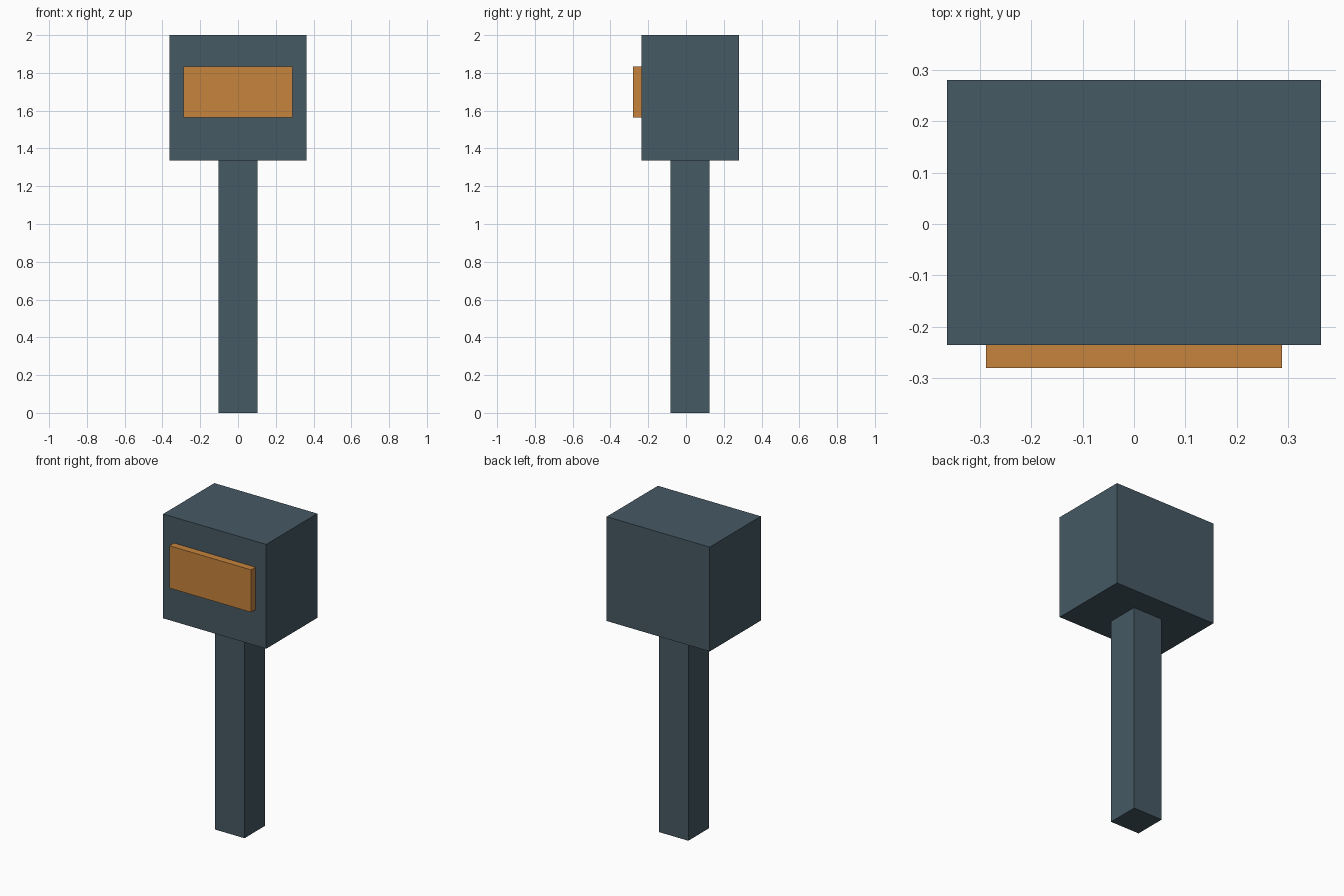
import bpy

default_cube = bpy.data.objects.get("Cube")
if default_cube:
    bpy.data.objects.remove(default_cube, do_unlink=True)


def make_material(name, rgb):
    mat = bpy.data.materials.new(name)
    mat.use_nodes = True
    color = (*rgb, 1.0)
    mat.diffuse_color = color
    mat.node_tree.nodes["Principled BSDF"].inputs["Base Color"].default_value = color
    return mat


def box(name, low, high, mat):
    """Box spanning two opposite corners, with its size applied to the mesh."""
    center = [(a + b) / 2 for a, b in zip(low, high)]
    bpy.ops.mesh.primitive_cube_add(size=1, location=center)
    obj = bpy.context.object
    obj.name = name
    obj.scale = [b - a for a, b in zip(low, high)]
    bpy.ops.object.transform_apply(location=False, rotation=False, scale=True)
    obj.data.materials.append(mat)
    return obj


slate = make_material("slate grey", (0.061, 0.100, 0.127))
orange = make_material("dull orange", (0.565, 0.230, 0.048))

head_bottom = 1.335
head_front = -0.235

# Square post standing on the ground
box("post", (-0.104, -0.083, 0), (0.104, 0.125, head_bottom), slate)

# Housing on top of the post
box("head", (-0.363, head_front, head_bottom), (0.363, 0.28, 2), slate)

# Raised panel on the front of the housing
box("front_panel", (-0.288, -0.28, 1.565), (0.288, head_front, 1.835), orange)
